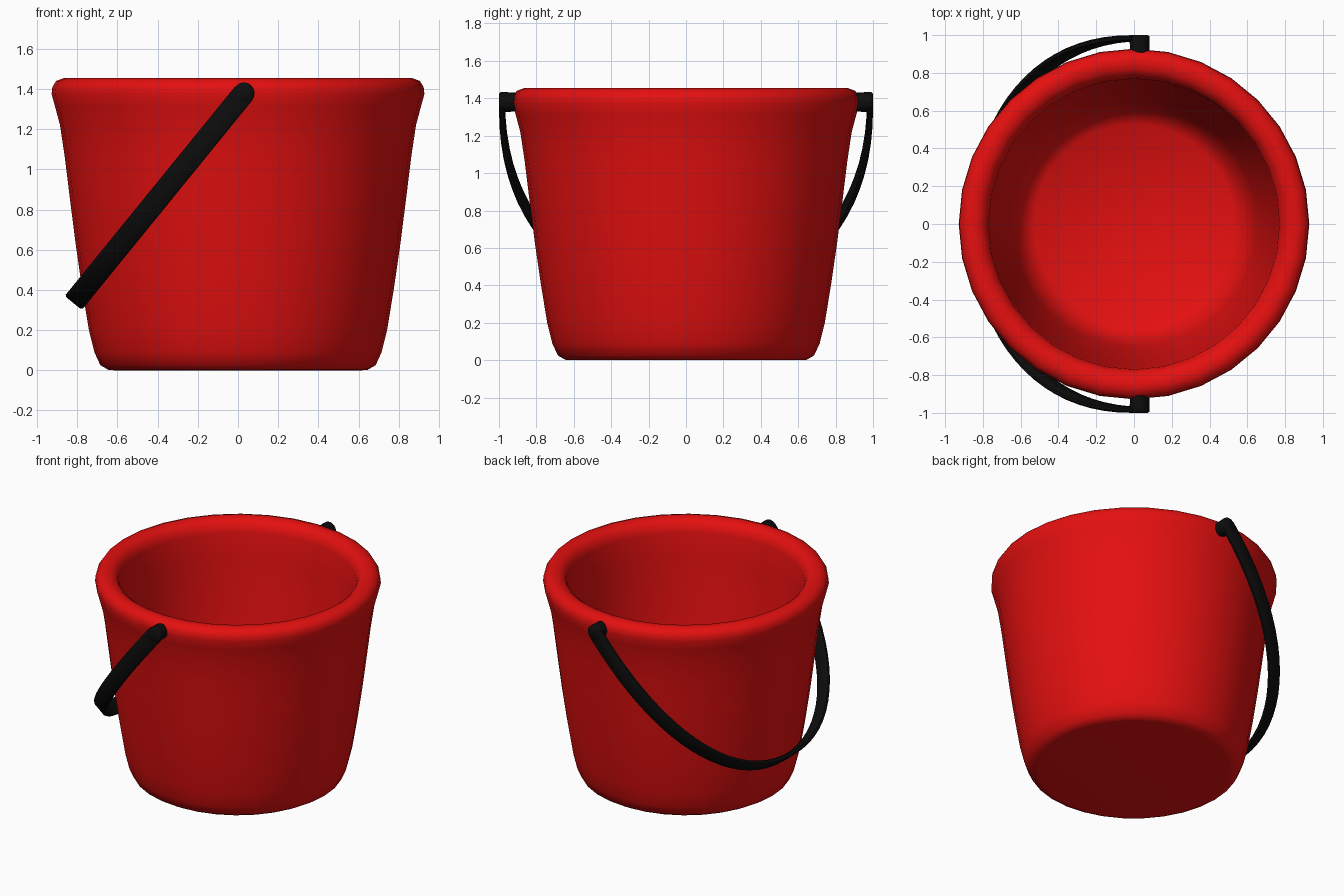
import bpy, bmesh, math
from mathutils import Vector, Matrix

if "Cube" in bpy.data.objects:
    bpy.data.objects.remove(bpy.data.objects["Cube"])


def material(name, rgb):
    m = bpy.data.materials.new(name)
    m.diffuse_color = (*rgb, 1)
    m.use_nodes = True
    m.node_tree.nodes["Principled BSDF"].inputs["Base Color"].default_value = m.diffuse_color
    return m


RED = material("bright red plastic", (0.78, 0.005, 0.005))
BLACK = material("black plastic", (0.004, 0.004, 0.004))


def finish(bm, name, mat, angle=None):
    bmesh.ops.recalc_face_normals(bm, faces=bm.faces)
    me = bpy.data.meshes.new(name)
    bm.to_mesh(me)
    bm.free()
    me.materials.append(mat)
    ob = bpy.data.objects.new(name, me)
    bpy.context.collection.objects.link(ob)
    bpy.ops.object.select_all(action='DESELECT')
    ob.select_set(True)
    bpy.context.view_layer.objects.active = ob
    if angle is None:
        bpy.ops.object.shade_smooth()
    else:
        bpy.ops.object.shade_smooth_by_angle(angle=math.radians(angle))
    return ob


def loft(bm, rings):
    """Skin a list of vertex-position rings and cap both ends."""
    vs = [[bm.verts.new(p) for p in r] for r in rings]
    n = len(vs[0])
    for a, b in zip(vs, vs[1:]):
        for i in range(n):
            j = (i + 1) % n
            bm.faces.new((a[i], a[j], b[j], b[i]))
    bm.faces.new(vs[0][::-1])
    bm.faces.new(vs[-1])


# bucket: turned profile from underside, up over the rolled rim, to inner floor
profile = [(0.62, 0), (0.645, 0.002), (0.685, 0.025), (0.715, 0.09), (0.742, 0.2),
           (0.775, 0.4), (0.807, 0.62), (0.835, 0.84), (0.862, 1.06),
           (0.886, 1.22), (0.91, 1.31), (0.928, 1.375), (0.924, 1.41),
           (0.905, 1.44), (0.865, 1.455), (0.82, 1.447), (0.785, 1.42),
           (0.77, 1.37), (0.76, 1.2), (0.71, 0.75), (0.65, 0.32),
           (0.60, 0.14), (0.53, 0.09)]
SIDES = 32
bm = bmesh.new()
loft(bm, [[(r * math.cos(2 * math.pi * i / SIDES),
            r * math.sin(2 * math.pi * i / SIDES), z) for i in range(SIDES)]
          for r, z in profile])
finish(bm, "bucket", RED)

# handle: flat rounded band swept along a tilted bow, hanging to -x
pivot = Vector((0.03, 0, 1.38))
end = Vector((-0.82, 0, 0.335))
reach = (end - pivot).length
down = (end - pivot).normalized()
side = Vector((0, 1, 0))
across = down.cross(side)
W, T = 0.055, 0.016     # half width and half thickness
section = [(W, -T * .5), (W, T * .5), (W * .8, T), (-W * .8, T),
           (-W, T * .5), (-W, -T * .5), (-W * .8, -T), (W * .8, -T)]
STEPS = 40
E = 2 / 2.2


def bow(t):
    c, s = math.cos(t), math.sin(t)
    y = math.copysign(abs(c) ** E, c) * (1 - T)
    return pivot + side * y + down * (max(s, 0) ** E * (reach - T))


path = [bow(math.pi * k / STEPS) for k in range(STEPS + 1)]
rings = []
for k, p in enumerate(path):
    tan = path[min(k + 1, STEPS)] - path[max(k - 1, 0)]
    if k in (0, STEPS):
        tan = down if k == 0 else -down
    out = across.cross(tan.normalized())
    rings.append([p + across * a + out * b for a, b in section])
bm = bmesh.new()
loft(bm, rings)
finish(bm, "handle", BLACK, 50)

# handle pivots: round pins joining the band to the rim
for sgn, name in ((1, "back_pivot"), (-1, "front_pivot")):
    bm = bmesh.new()
    loft(bm, [[pivot + Vector((r * math.cos(a * math.pi / 8), sgn * y,
                               r * math.sin(a * math.pi / 8))) for a in range(16)]
              for r, y in ((0.05, 0.88), (0.053, 0.97), (0.053, 0.992), (0.044, 1.0))])
    finish(bm, name, BLACK, 50)
